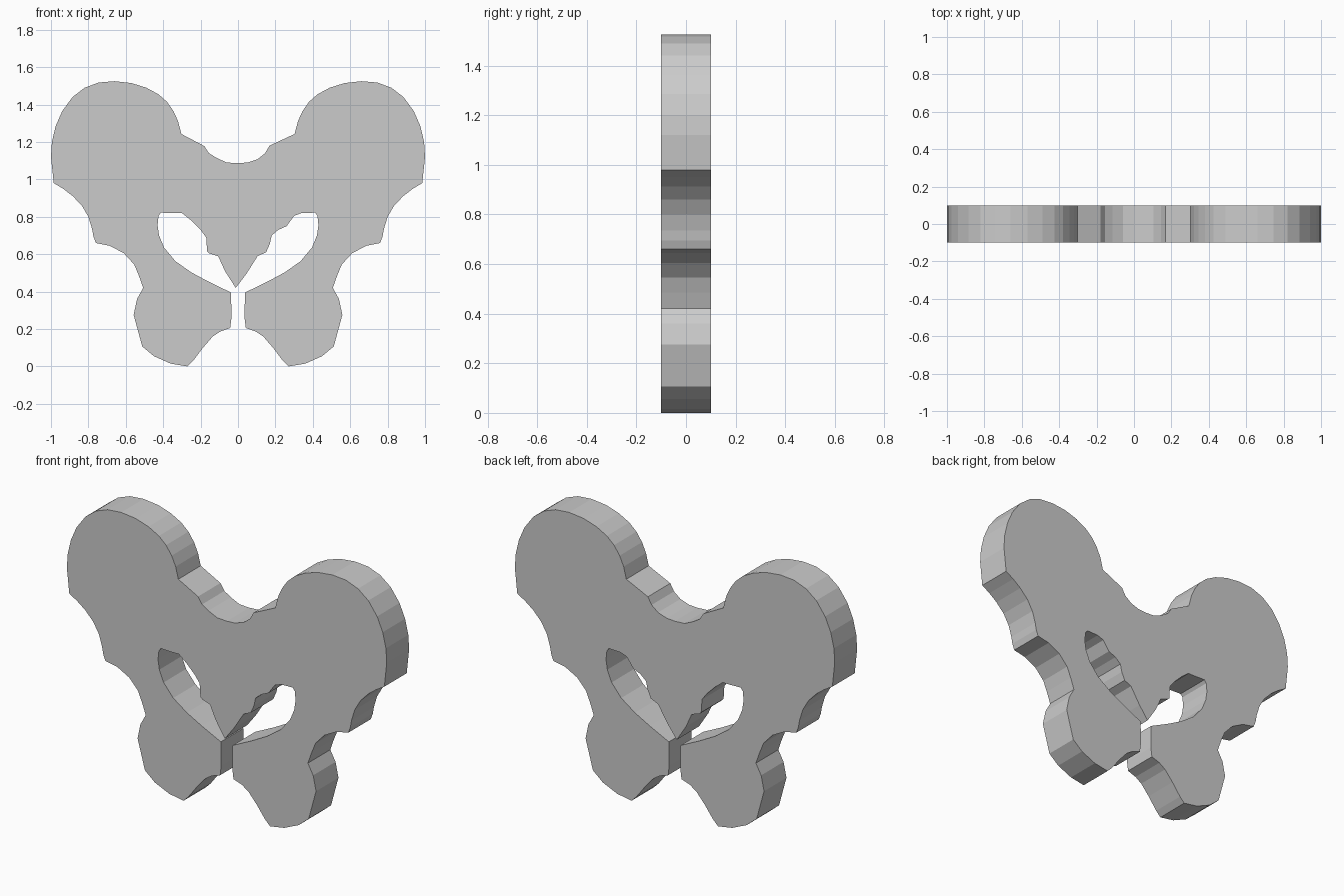
import bpy, bmesh

HALF = 0.1  # half the plate thickness along y

# Seam between hip and sacrum, from bottom to top
joint = [(.34, .82), (.36, .88), (.385, .955), (.405, 1.04), (.396, 1.115), (.37, 1.18), (.34, 1.22), (.303, 1.243)]

# Hip outline: wing, outer socket side, lower ring, opening
wing = [(.32, 1.31), (.345, 1.365), (.38, 1.415), (.425, 1.455), (.49, 1.49), (.57, 1.515), (.66, 1.525),
        (.745, 1.518), (.82, 1.49), (.885, 1.44), (.94, 1.365), (.975, 1.285), (.995, 1.20), (1, 1.12),
        (.985, .98)]
outer = [(.935, .95), (.885, .912), (.835, .86), (.80, .80), (.78, .735), (.773, .695), (.76, .66),
         (.685, .645), (.61, .605), (.555, .545), (.53, .485), (.507, .42)]
ring = [(.54, .36), (.558, .275), (.512, .107), (.45, .055), (.36, .015), (.27, 0), (.24, .03),
        (.187, .10), (.135, .16), (.095, .187), (.042, .205), (.035, .26), (.037, .395)]
opening = [(.155, .452), (.25, .503), (.335, .563), (.395, .635), (.422, .70), (.43, .755), (.425, .805), (.412, .822)]

# Sacrum outline: top saddle and the tapering tail
saddle = [(.168, 1.18), (.145, 1.14), (.105, 1.108), (.05, 1.09), (0, 1.087), (-.06, 1.09), (-.115, 1.115),
          (-.155, 1.14), (-.18, 1.178)]
tail = [(-.30, .82), (-.25, .78), (-.20, .73), (-.17, .69), (-.165, .615), (-.155, .605), (-.105, .588),
        (-.07, .51), (-.012, .42), (.045, .495), (.105, .59), (.15, .61), (.17, .655), (.18, .70),
        (.215, .73), (.26, .75), (.30, .805)]


def plate(name, outline):
    """Extrude a front-view outline into a flat plate centred on y = 0."""
    bm = bmesh.new()
    face = bm.faces.new([bm.verts.new((x, -HALF, z)) for x, z in outline])
    new = bmesh.ops.extrude_face_region(bm, geom=[face])["geom"]
    verts = [g for g in new if isinstance(g, bmesh.types.BMVert)]
    bmesh.ops.translate(bm, vec=(0, 2 * HALF, 0), verts=verts)
    bmesh.ops.recalc_face_normals(bm, faces=bm.faces)
    mesh = bpy.data.meshes.new(name)
    bm.to_mesh(mesh)
    bm.free()
    obj = bpy.data.objects.new(name, mesh)
    bpy.context.collection.objects.link(obj)
    return obj


# Paired hip bones
hips = plate("hip_bones", joint + wing + outer + ring + opening)
mirror = hips.modifiers.new("mirror", 'MIRROR')
mirror.use_mirror_merge = False

# Central sacrum filling the space between the seams
left_joint = [(-x, z) for x, z in reversed(joint)]
plate("sacrum", joint + saddle + left_joint + tail)
